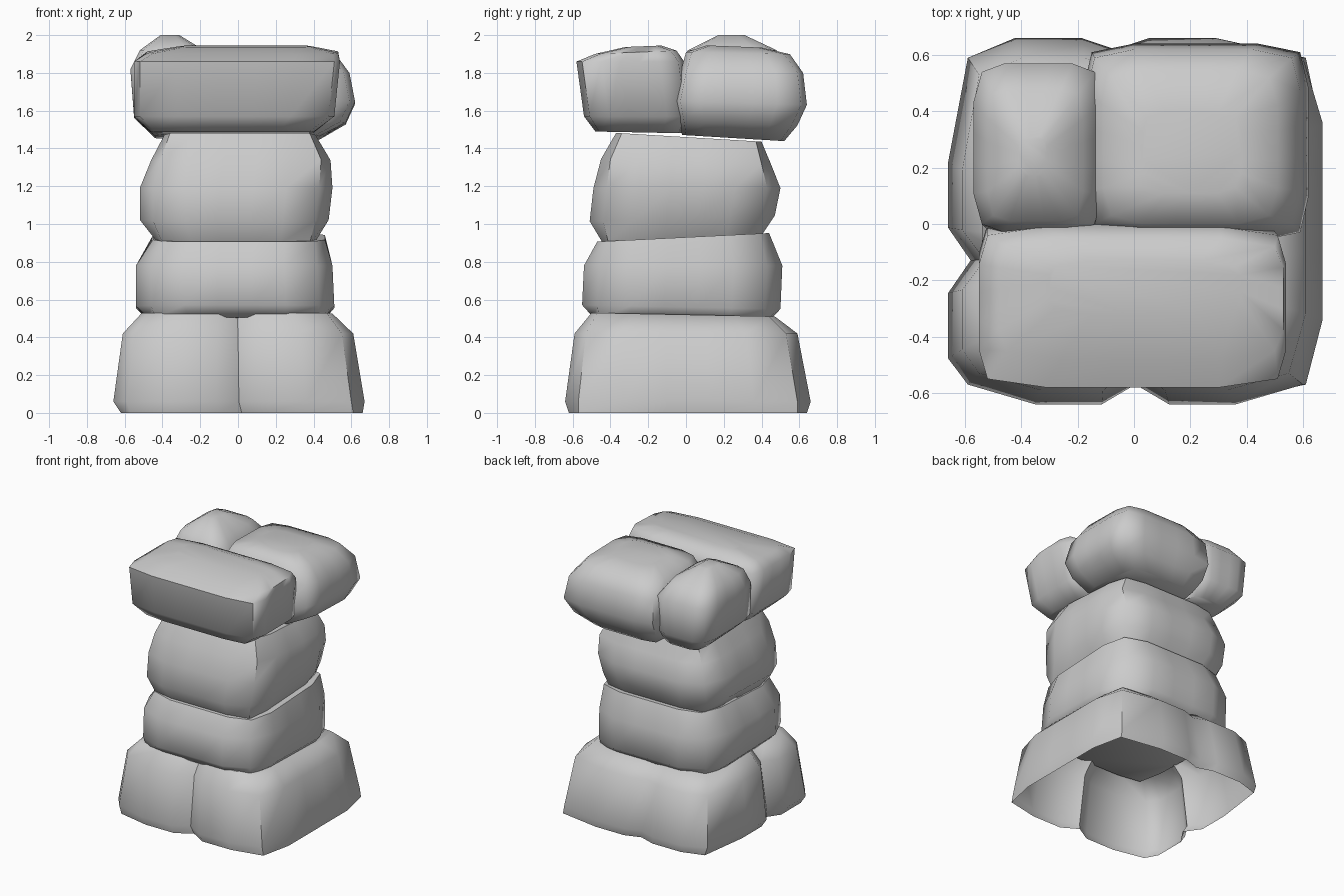
import bpy, bmesh, math

cube = bpy.data.objects.get("Cube")
if cube:
    bpy.data.objects.remove(cube)

stone_grey = bpy.data.materials.new("stone_grey")
stone_grey.use_nodes = True
colour = (0.6, 0.6, 0.6, 1)
stone_grey.diffuse_color = colour
stone_grey.node_tree.nodes["Principled BSDF"].inputs["Base Color"].default_value = colour


def section(x0, x1, y0, y1, bulge, notches):
    """Square outline with bowed sides (front, +x, back, -x), each with an optional (place, depth) notch."""
    corners = [(x0, y0), (x1, y0), (x1, y1), (x0, y1)]
    outward = [(0, -1), (1, 0), (0, 1), (-1, 0)]
    points = []
    for i in range(4):
        a, b, n = corners[i], corners[(i + 1) % 4], outward[i]
        place, depth = notches.get(i, (0.5, 0))
        for t, push in ((0, 0), (place - 0.3, bulge), (place - 0.1, bulge),
                        (place, bulge - depth), (place + 0.1, bulge), (place + 0.3, bulge)):
            t = min(max(t, 0), 0.92)
            points.append((a[0] + (b[0] - a[0]) * t + n[0] * push,
                           a[1] + (b[1] - a[1]) * t + n[1] * push))
    return points


def stone(name, rings, notches={}, angle=50, open_bottom=False):
    """Loft rings of (z, x0, x1, y0, y1, bulge, rise towards the back)."""
    bm = bmesh.new()
    loops = []
    for z, x0, x1, y0, y1, bulge, rise in rings:
        pts = section(x0, x1, y0, y1, bulge, notches)
        loops.append([bm.verts.new((x, y, z + rise * y)) for x, y in pts])
    for low, high in zip(loops, loops[1:]):
        for i in range(len(low)):
            j = (i + 1) % len(low)
            bm.faces.new((low[i], low[j], high[j], high[i]))
    bm.faces.new(loops[-1])
    if not open_bottom:
        bm.faces.new(loops[0][::-1])
    mesh = bpy.data.meshes.new(name)
    bm.to_mesh(mesh)
    bm.free()
    mesh.materials.append(stone_grey)
    obj = bpy.data.objects.new(name, mesh)
    bpy.context.collection.objects.link(obj)
    bpy.ops.object.select_all(action="DESELECT")
    obj.select_set(True)
    bpy.context.view_layer.objects.active = obj
    bpy.ops.object.shade_smooth_by_angle(angle=math.radians(angle))
    return obj


# Flared hollow foot with grooves between its blocks
stone("base", [
    (0.0, -0.57, 0.61, -0.57, 0.59, 0.05, 0),
    (0.06, -0.59, 0.60, -0.57, 0.59, 0.07, 0),
    (0.42, -0.55, 0.55, -0.53, 0.53, 0.06, 0),
    (0.52, -0.48, 0.47, -0.47, 0.44, 0.03, -0.02),
], {0: (0.5, 0.07), 2: (0.56, 0.04), 3: (0.62, 0.08)}, open_bottom=True)

# Two stacked shaft stones
stone("lower_shaft", [
    (0.49, -0.44, 0.42, -0.46, 0.40, 0.03, -0.03),
    (0.56, -0.46, 0.43, -0.47, 0.42, 0.08, -0.02),
    (0.78, -0.46, 0.42, -0.46, 0.43, 0.08, 0),
    (0.93, -0.40, 0.41, -0.42, 0.39, 0.05, 0.05),
])
stone("upper_shaft", [
    (0.92, -0.40, 0.38, -0.41, 0.37, 0.03, 0.05),
    (1.03, -0.45, 0.41, -0.44, 0.40, 0.07, 0.03),
    (1.19, -0.45, 0.43, -0.42, 0.43, 0.07, 0),
    (1.33, -0.41, 0.44, -0.40, 0.40, 0.05, -0.03),
    (1.46, -0.36, 0.38, -0.34, 0.37, 0.03, -0.06),
])

# Crown: long front stone, then two stones side by side at the back
stone("crown_front", [
    (1.48, -0.44, 0.38, -0.46, -0.04, 0.02, -0.02),
    (1.57, -0.52, 0.48, -0.51, 0.0, 0.03, 0),
    (1.86, -0.52, 0.51, -0.55, -0.04, 0.03, 0),
    (1.92, -0.45, 0.50, -0.45, -0.08, 0.03, 0.04),
    (1.95, -0.28, 0.36, -0.30, -0.15, 0.02, 0.04),
], angle=62)
stone("crown_back_right", [
    (1.47, -0.10, 0.41, 0.0, 0.50, 0.02, -0.06),
    (1.54, -0.14, 0.54, -0.01, 0.56, 0.03, -0.03),
    (1.65, -0.15, 0.59, -0.03, 0.61, 0.03, -0.03),
    (1.80, -0.14, 0.56, 0.0, 0.59, 0.03, 0),
    (1.91, -0.08, 0.48, 0.03, 0.52, 0.03, -0.02),
    (1.95, 0.05, 0.36, 0.13, 0.38, 0.02, -0.04),
], angle=62)
stone("crown_back_left", [
    (1.47, -0.42, -0.16, 0.0, 0.46, 0.02, -0.04),
    (1.57, -0.52, -0.14, -0.02, 0.53, 0.03, -0.02),
    (1.82, -0.54, -0.14, 0.0, 0.54, 0.03, 0),
    (1.92, -0.50, -0.20, 0.03, 0.46, 0.02, 0),
    (2.0, -0.40, -0.32, 0.18, 0.30, 0.01, 0),
], angle=62)
